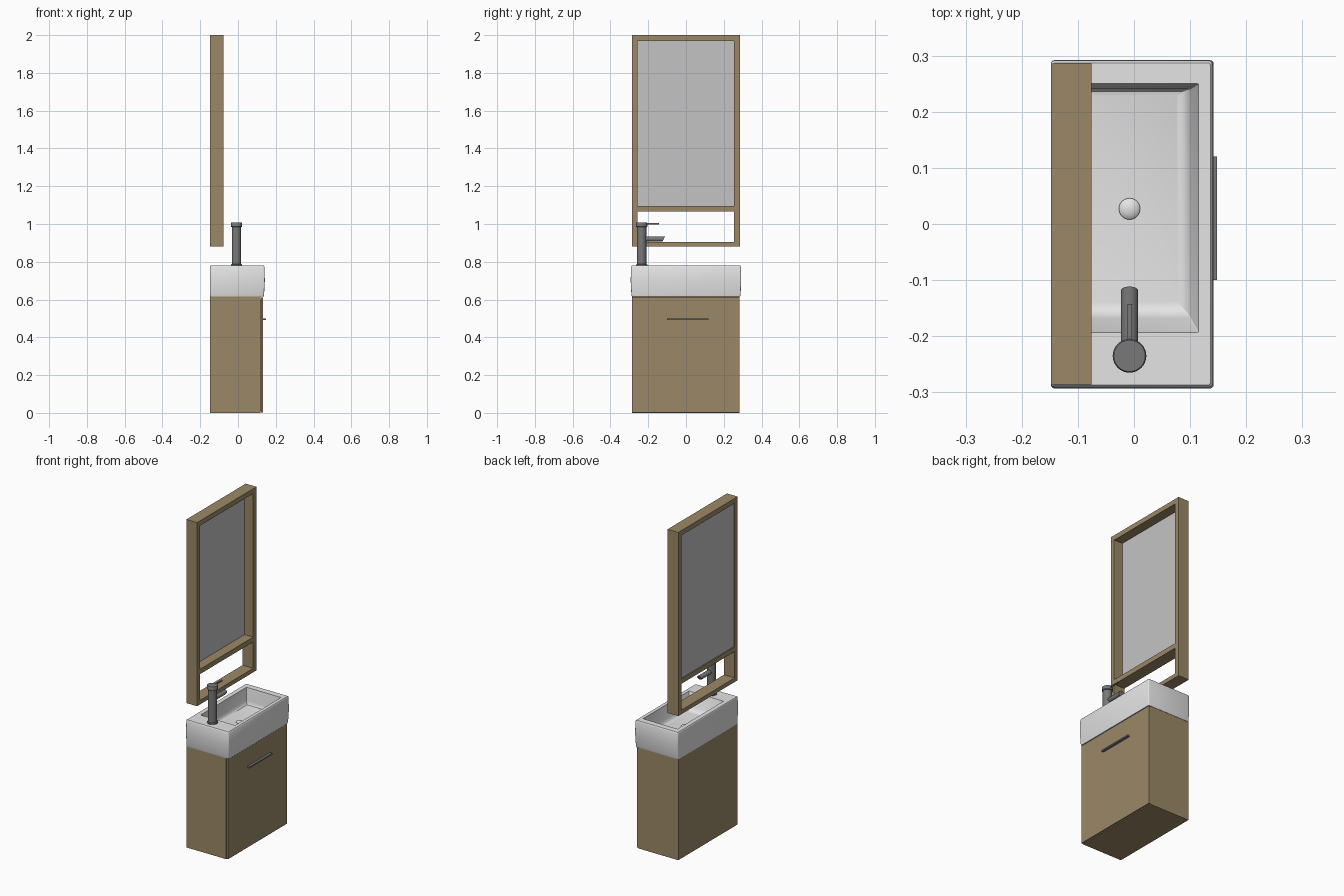
import bpy, bmesh, math

if "Cube" in bpy.data.objects:
    bpy.data.objects.remove(bpy.data.objects["Cube"])


def material(name, rgb):
    m = bpy.data.materials.new(name)
    m.diffuse_color = (*rgb, 1)
    m.use_nodes = True
    m.node_tree.nodes["Principled BSDF"].inputs["Base Color"].default_value = m.diffuse_color
    return m


WOOD = material("wood", (0.33, 0.25, 0.135))
CERAMIC = material("white ceramic", (0.78, 0.78, 0.78))
METAL = material("dark metal", (0.19, 0.19, 0.19))
GLASS = material("mirror grey", (0.55, 0.55, 0.55))


def finish(name, bm, mat, smooth=False):
    bmesh.ops.recalc_face_normals(bm, faces=bm.faces)
    me = bpy.data.meshes.new(name)
    bm.to_mesh(me)
    bm.free()
    me.materials.append(mat)
    ob = bpy.data.objects.new(name, me)
    bpy.context.collection.objects.link(ob)
    if smooth:
        bpy.ops.object.select_all(action='DESELECT')
        ob.select_set(True)
        bpy.context.view_layer.objects.active = ob
        bpy.ops.object.shade_smooth_by_angle(angle=math.radians(35))
    return ob


def box(name, x0, x1, y0, y1, z0, z1, mat):
    bm = bmesh.new()
    bmesh.ops.create_cube(bm, size=1)
    for v in bm.verts:
        v.co = (x1 if v.co.x > 0 else x0, y1 if v.co.y > 0 else y0, z1 if v.co.z > 0 else z0)
    return finish(name, bm, mat)


def loft(name, rings, mat):
    """Skin a stack of point rings and cap both ends."""
    bm = bmesh.new()
    loops = [[bm.verts.new(p) for p in r] for r in rings]
    n = len(loops[0])
    for a, b in zip(loops, loops[1:]):
        for i in range(n):
            j = (i + 1) % n
            bm.faces.new((a[i], a[j], b[j], b[i]))
    bm.faces.new(loops[0])
    bm.faces.new(loops[-1])
    return finish(name, bm, mat, True)


def round_rect(x0, x1, y0, y1, z, r):
    pts = []
    for k, (cx, cy) in enumerate(((x1 - r, y1 - r), (x0 + r, y1 - r), (x0 + r, y0 + r), (x1 - r, y0 + r))):
        for s in range(4):
            a = math.pi / 2 * (k + s / 3)
            pts.append((cx + r * math.cos(a), cy + r * math.sin(a), z))
    return pts


def turned(name, cx, cy, profile, mat, n=32):
    return loft(name, [[(cx + r * math.cos(2 * math.pi * i / n), cy + r * math.sin(2 * math.pi * i / n), z)
                        for i in range(n)] for r, z in profile], mat)


# Cabinet with door and pull
box("cabinet", -0.147, 0.120, -0.286, 0.284, 0, 0.615, WOOD)
box("door", 0.123, 0.133, -0.286, 0.284, 0.003, 0.612, WOOD)
box("door_mount", 0.119, 0.124, -0.275, 0.273, 0.01, 0.60, WOOD)
box("door_handle", 0.132, 0.148, -0.10, 0.12, 0.491, 0.499, METAL)

# Wash basin: outer shell rings, then down into the bowl
loft("basin", [round_rect(*a) for a in (
    (-0.148, 0.136, -0.286, 0.286, 0.615, 0.004),
    (-0.148, 0.138, -0.289, 0.289, 0.625, 0.005),
    (-0.148, 0.142, -0.293, 0.292, 0.70, 0.006),
    (-0.148, 0.140, -0.291, 0.291, 0.773, 0.006),
    (-0.147, 0.138, -0.289, 0.289, 0.778, 0.005),
    (-0.145, 0.136, -0.287, 0.287, 0.780, 0.004),
    (-0.118, 0.115, -0.193, 0.250, 0.780, 0.002),
    (-0.112, 0.101, -0.168, 0.241, 0.705, 0.002),
    (-0.109, 0.096, -0.160, 0.240, 0.690, 0.002),
    (-0.103, 0.088, -0.151, 0.236, 0.682, 0.002),
    (-0.095, 0.078, -0.140, 0.230, 0.680, 0.002))], CERAMIC)
turned("drain_cap", -0.008, 0.027,
       [(0.019, 0.679), (0.019, 0.684), (0.015, 0.688), (0.008, 0.690), (0.002, 0.691)], CERAMIC)

# Tap
TX, TY = -0.008, -0.235
turned("tap_body", TX, TY, [(0.030, 0.779), (0.030, 0.785), (0.025, 0.787), (0.025, 0.985)], METAL)
turned("tap_cap", TX, TY, [(0.027, 0.984), (0.030, 0.987), (0.030, 1.006), (0.028, 1.009)], METAL)
box("tap_lever", TX - 0.004, TX + 0.004, TY, -0.143, 0.998, 1.005, METAL)


# Spout: round bar cut at a slant
def spout_ring(y, slant):
    out = []
    for i in range(24):
        a = 2 * math.pi * i / 24
        z = 0.013 * math.sin(a)
        out.append((TX + 0.015 * math.cos(a), y + slant * z, 0.921 + z))
    return out


loft("tap_spout", [spout_ring(TY + 0.01, 0), spout_ring(-0.118, 0.5)], METAL)

# Mirror frame with open shelf below
X0, X1 = -0.148, -0.076
box("frame_left_stile", X0, X1, -0.286, -0.258, 0.88, 2.0, WOOD)
box("frame_right_stile", X0, X1, 0.255, 0.286, 0.88, 2.0, WOOD)
for name, z0, z1 in (("top", 1.97, 2.0), ("middle", 1.065, 1.095), ("bottom", 0.88, 0.905)):
    box("frame_" + name + "_rail", X0, X1, -0.258, 0.255, z0, z1, WOOD)
box("mirror", -0.142, -0.134, -0.258, 0.255, 1.095, 1.97, GLASS)
